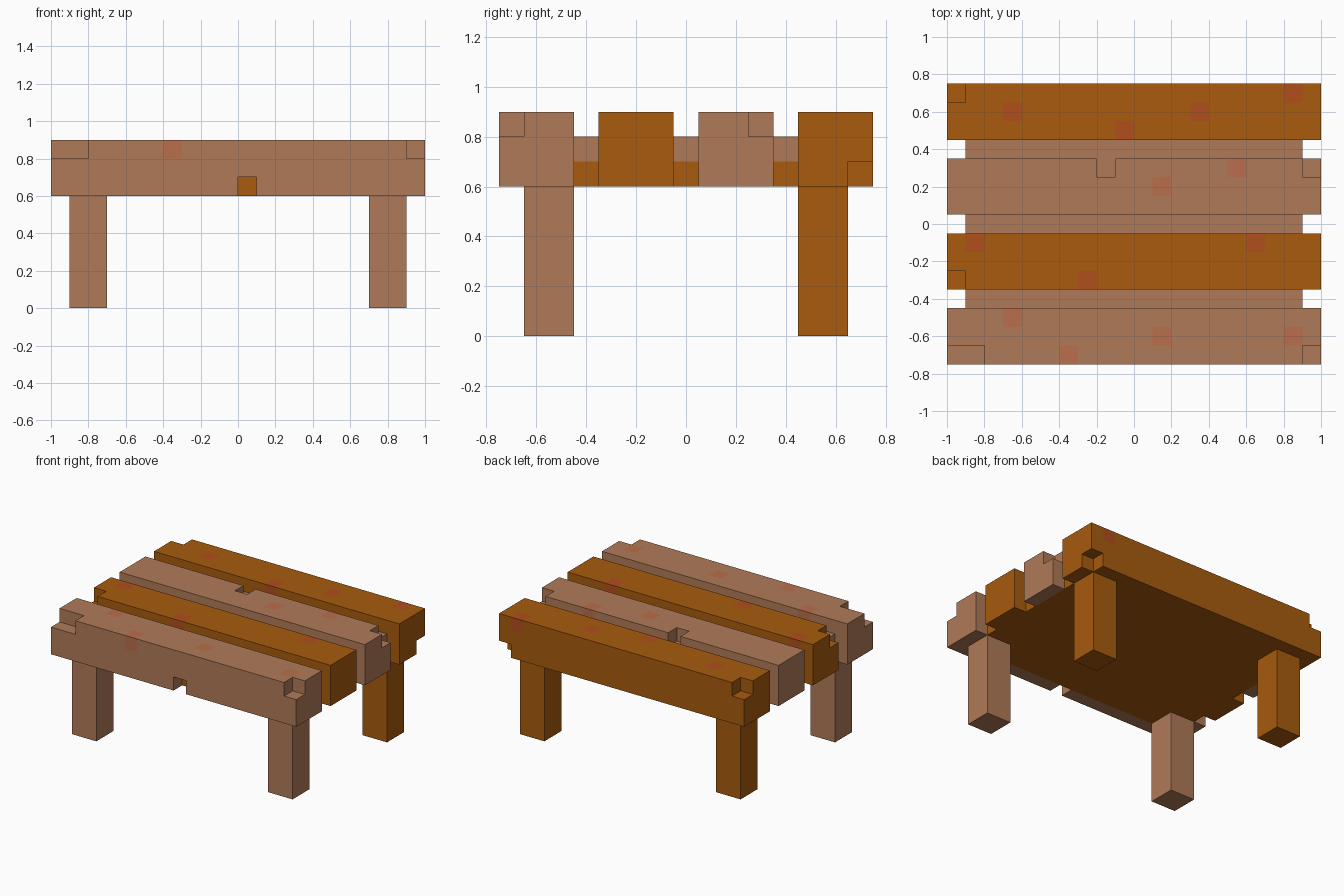
import bpy, bmesh
from mathutils import Vector

cube = bpy.data.objects.get("Cube")
if cube:
    bpy.data.objects.remove(cube, do_unlink=True)

U = 0.1        # block size
Y0 = -0.75     # front edge of the table


def material(name, rgb):
    lin = [((c / 255 + 0.055) / 1.055) ** 2.4 for c in rgb] + [1.0]
    m = bpy.data.materials.new(name)
    m.use_nodes = True
    m.diffuse_color = lin
    bsdf = m.node_tree.nodes["Principled BSDF"]
    bsdf.inputs["Base Color"].default_value = lin
    bsdf.inputs["Roughness"].default_value = 0.9
    return m


PALE = material("pale wood", (176, 122, 88))
DARK = material("orange wood", (168, 91, 14))
PALE_KNOT = material("pale wood knot", (186, 111, 76))
DARK_KNOT = material("orange wood knot", (177, 78, 28))


def finish(name, bm, mats):
    me = bpy.data.meshes.new(name)
    bm.to_mesh(me)
    bm.free()
    for m in mats:
        me.materials.append(m)
    ob = bpy.data.objects.new(name, me)
    bpy.context.collection.objects.link(ob)
    return ob


def box(name, lo, hi, mat):
    lo, hi = Vector(lo), Vector(hi)
    bm = bmesh.new()
    bmesh.ops.create_cube(bm, size=1)
    for v in bm.verts:
        v.co = (lo + hi) / 2 + v.co * (hi - lo)
    return finish(name, bm, [mat])


def block_part(name, cells, knots, mats):
    """Skin the outside of a set of blocks; knot blocks get the second material."""
    bm = bmesh.new()
    for c in cells:
        for axis in range(3):
            for side in (0, 1):
                n = list(c)
                n[axis] += 2 * side - 1
                if tuple(n) in cells:
                    continue
                a, b = (axis + 1) % 3, (axis + 2) % 3
                ring = [(0, 0), (1, 0), (1, 1), (0, 1)]
                verts = []
                for da, db in (ring if side else ring[::-1]):
                    p = list(c)
                    p[axis] += side
                    p[a] += da
                    p[b] += db
                    verts.append(bm.verts.new((p[0] * U, Y0 + p[1] * U, p[2] * U)))
                face = bm.faces.new(verts)
                face.material_index = int(c in knots)
    bmesh.ops.remove_doubles(bm, verts=bm.verts, dist=0.001)
    bmesh.ops.dissolve_limit(bm, angle_limit=0.01, verts=bm.verts,
                             edges=bm.edges, delimit={'MATERIAL'})
    return finish(name, bm, mats)


# Planks: name, first row, materials, missing blocks, knot columns
planks = [
    ("front_plank", 0, (PALE, PALE_KNOT),
     [(-10, 0, 8), (-9, 0, 8), (9, 0, 8), (0, 0, 6)],
     [(-7, 2), (1, 1), (8, 1), (-4, 0)]),
    ("front_middle_plank", 4, (DARK, DARK_KNOT),
     [(-10, 4, 8)],
     [(-9, 6), (6, 6), (-3, 4)]),
    ("back_middle_plank", 8, (PALE, PALE_KNOT),
     [(-2, 10, 8), (9, 10, 8)],
     [(5, 10), (1, 9)]),
    ("back_plank", 12, (DARK, DARK_KNOT),
     [(-10, 14, 8), (9, 14, 6)],
     [(-7, 13), (-1, 12), (3, 13), (8, 14)]),
]
for name, row, mats, chips, knots in planks:
    cells = {(i, j, k) for i in range(-10, 10)
             for j in range(row, row + 3) for k in (6, 7, 8)}
    # recess for the base board, then the chipped corners
    cells -= {(i, j, 6) for i in range(-9, 9) for j in range(1, 14)}
    cells -= set(chips)
    block_part(name, cells, {(i, j, 8) for i, j in knots}, mats)

# Base board under the planks
box("base_board", (-0.9, -0.65, 0.6), (0.9, 0.65, 0.7), DARK)

# Pale strips filling the gaps between planks
for n, y in enumerate((-0.45, -0.05, 0.35)):
    box(f"gap_strip_{n + 1}", (-0.9, y, 0.7), (0.9, y + U, 0.8), PALE)

# Legs, running slightly up into the base board
for end, y, mat in (("front", -0.65, PALE), ("back", 0.45, DARK)):
    for side, x in (("right", -0.9), ("left", 0.7)):
        box(f"{end}_{side}_leg", (x, y, 0), (x + 0.2, y + 0.2, 0.65), mat)
